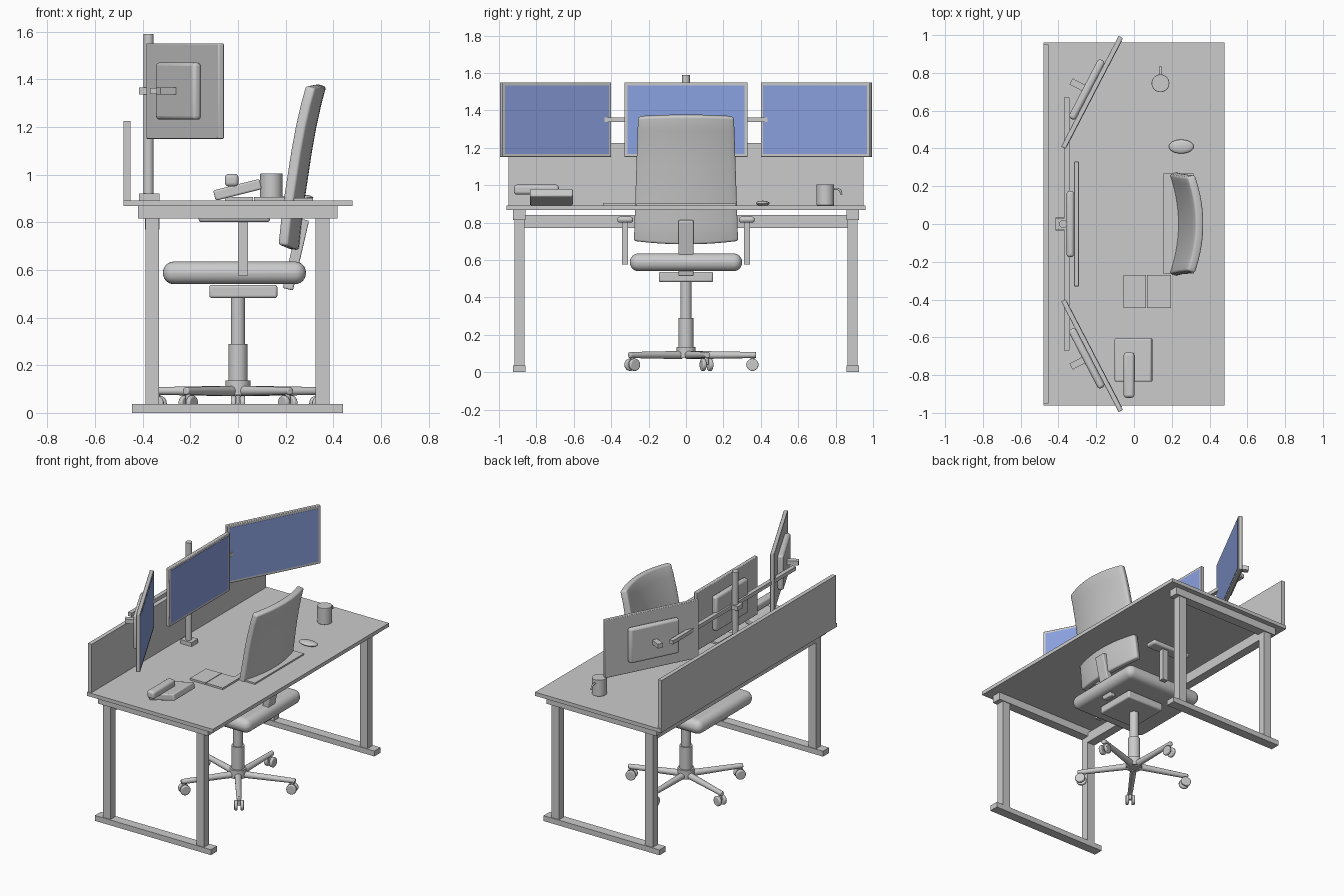
import bpy, bmesh, math
from mathutils import Vector, Matrix

if "Cube" in bpy.data.objects:
    bpy.data.objects.remove(bpy.data.objects["Cube"])


def material(name, rgb):
    m = bpy.data.materials.new(name)
    m.diffuse_color = (*rgb, 1)
    m.use_nodes = True
    m.node_tree.nodes["Principled BSDF"].inputs["Base Color"].default_value = m.diffuse_color
    return m


GREY = material("grey", (0.6, 0.6, 0.6))
BLUE = material("screen_blue", (0.26, 0.36, 0.75))


def finish(name, bm, mat=GREY, bevel=0, segs=3, smooth=True):
    me = bpy.data.meshes.new(name)
    bm.to_mesh(me)
    bm.free()
    ob = bpy.data.objects.new(name, me)
    bpy.context.collection.objects.link(ob)
    me.materials.append(mat)
    if bevel:
        mod = ob.modifiers.new("round", "BEVEL")
        mod.width, mod.segments = bevel, segs
        mod.limit_method = "ANGLE"
    if smooth:
        bpy.context.view_layer.objects.active = ob
        ob.select_set(True)
        bpy.ops.object.shade_smooth_by_angle(angle=math.radians(40))
        ob.select_set(False)
    return ob


def box(name, lo, hi, mat=GREY, bevel=0, segs=3, at=None):
    """Box between two corners, optionally moved by a matrix."""
    lo, hi = Vector(lo), Vector(hi)
    bm = bmesh.new()
    bmesh.ops.create_cube(bm, size=1)
    bm.transform((at or Matrix()) @ Matrix.Translation((lo + hi) / 2) @ Matrix.Diagonal((*(hi - lo), 1)))
    return finish(name, bm, mat, bevel, segs, bool(bevel))


def rod(name, a, b, r1, r2=None, n=24, bevel=0):
    """Round bar from a to b."""
    a, b = Vector(a), Vector(b)
    bm = bmesh.new()
    bmesh.ops.create_cone(bm, cap_ends=True, segments=n, radius1=r1,
                          radius2=r1 if r2 is None else r2, depth=(b - a).length)
    rot = (b - a).to_track_quat("Z", "Y").to_matrix().to_4x4()
    bm.transform(Matrix.Translation((a + b) / 2) @ rot)
    return finish(name, bm, GREY, bevel)


# Desk
box("desktop", (-0.48, -0.96, 0.867), (0.48, 0.96, 0.892))
box("divider_panel", (-0.48, -0.95, 0.892), (-0.452, 0.95, 1.225))
box("cross_beam", (-0.39, -0.87, 0.77), (-0.33, 0.87, 0.84))
for s, side in ((-1, "near"), (1, "far")):
    def pair(y0, y1):
        return sorted((s * y0, s * y1))
    y0, y1 = pair(0.858, 0.924)
    box(side + "_foot", (-0.445, y0, 0), (0.44, y1, 0.037))
    box(side + "_top_rail", (-0.42, y0, 0.815), (0.417, y1, 0.867))
    y0, y1 = pair(0.863, 0.917)
    for x in (-0.36, 0.355):
        box(side + "_leg", (x - 0.029, y0, 0.037), (x + 0.029, y1, 0.815))

# Monitor stand
rod("monitor_pole", (-0.375, 0, 0.892), (-0.375, 0, 1.59), 0.021)
box("pole_base", (-0.415, -0.035, 0.892), (-0.33, 0.035, 0.92))
box("pole_clamp", (-0.415, -0.03, 1.335), (-0.35, 0.03, 1.365))
box("monitor_arm", (-0.37, -0.67, 1.337), (-0.342, 0.67, 1.363))

# Three monitors
for name, x, y, turn in (("centre", -0.305, 0, 0),
                         ("far", -0.222, 0.697, -27.5), ("near", -0.222, -0.697, 27.5)):
    at = Matrix.Translation((x, y, 1.35)) @ Matrix.Rotation(math.radians(turn), 4, "Z")
    box(name + "_monitor", (-0.013, -0.33, -0.2), (0.013, 0.33, 0.2), bevel=0.004, segs=2, at=at)
    box(name + "_screen", (0.012, -0.313, -0.183), (0.0145, 0.313, 0.183), BLUE, at=at)
    box(name + "_housing", (-0.052, -0.175, -0.12), (-0.012, 0.175, 0.12), bevel=0.015, at=at)
    if turn:
        box(name + "_mount", (-0.125, -0.018, -0.015), (-0.05, 0.018, 0.015), at=at)

# Chair base
rod("chair_hub", (0, 0, 0.075), (0, 0, 0.135), 0.052)
rod("lower_column", (0, 0, 0.13), (0, 0, 0.29), 0.04)
rod("upper_column", (0, 0, 0.28), (0, 0, 0.49), 0.03)
for i in range(5):
    a = math.radians(18 + 72 * i)
    d, t = Vector((math.cos(a), math.sin(a), 0)), Vector((-math.sin(a), math.cos(a), 0))
    up = Vector((0, 0, 1))
    rod("base_spoke", d * 0.03 + up * 0.092, d * 0.375 + up * 0.092, 0.022, 0.016, 16, 0.005)
    rod("caster_stem", d * 0.355 + up * 0.04, d * 0.355 + up * 0.09, 0.011, n=12)
    for s in (-1, 1):
        c = d * 0.355 + up * 0.04
        rod("caster_wheel", c + t * s * 0.009, c + t * s * 0.03, 0.033, n=20, bevel=0.006)

# Chair seat and arms
box("seat_mechanism", (-0.12, -0.145, 0.482), (0.165, 0.145, 0.537), bevel=0.01)
box("seat", (-0.315, -0.3, 0.54), (0.285, 0.3, 0.635), bevel=0.046, segs=6)
for s in (-1, 1):
    y = s * 0.325
    box("armrest_post", (0, y - 0.016, 0.577), (0.042, y + 0.016, 0.805))
    box("armrest_pad", (-0.165, y - 0.042, 0.8), (0.135, y + 0.042, 0.832), bevel=0.013)

# Backrest, a bowed sheet with thickness
profile = [(0.685, 0.233), (0.8, 0.245), (0.9, 0.258), (1.0, 0.273), (1.1, 0.288),
           (1.2, 0.306), (1.3, 0.328), (1.375, 0.348)]
bm = bmesh.new()
rows = []
for z, x in profile:
    k = (z - 0.685) / 0.69
    half = 0.275 - 0.022 * k
    row = []
    for j in range(15):
        u = j / 7 - 1
        zz = z + 0.018 * u * u * (1 - k) - 0.008 * u * u * k
        row.append(bm.verts.new((x - 0.045 * u * u, half * u, zz)))
    rows.append(row)
for r, q in zip(rows, rows[1:]):
    for j in range(14):
        bm.faces.new((r[j], r[j + 1], q[j + 1], q[j]))
back = finish("backrest", bm)
sol = back.modifiers.new("thickness", "SOLIDIFY")
sol.thickness, sol.offset = 0.045, 0
bev = back.modifiers.new("round", "BEVEL")
bev.width, bev.segments, bev.limit_method, bev.angle_limit = 0.012, 3, "ANGLE", math.radians(50)

# Slanted backrest support
tilt = Matrix.Translation((0.243, 0, 0.665)) @ Matrix.Rotation(math.radians(13), 4, "Y")
box("backrest_support", (-0.022, -0.04, -0.15), (0.022, 0.04, 0.15), bevel=0.006, at=tilt)

# Desk phone
tilt = Matrix.Translation((-0.002, -0.72, 0.936)) @ Matrix.Rotation(math.radians(-14), 4, "Y")
box("phone_body", (-0.1, -0.115, -0.022), (0.1, 0.115, 0.022), bevel=0.008, at=tilt)
box("phone_handset", (-0.055, -0.92, 0.95), (0.002, -0.68, 1.003), bevel=0.016, segs=4)

# Open notebook, keyboard, mouse
box("notebook_left", (-0.055, -0.445, 0.892), (0.063, -0.27, 0.905))
box("notebook_right", (0.068, -0.445, 0.892), (0.195, -0.27, 0.905))
box("keyboard", (0.155, -0.265, 0.892), (0.315, 0.268, 0.902))
bm = bmesh.new()
bmesh.ops.create_uvsphere(bm, u_segments=24, v_segments=12, radius=1)
bm.transform(Matrix.Translation((0.25, 0.41, 0.903)) @ Matrix.Diagonal((0.066, 0.037, 0.014, 1)))
finish("mouse", bm)

# Mug with hooked handle
rod("mug", (0.14, 0.745, 0.892), (0.14, 0.745, 1.005), 0.047, n=32, bevel=0.003)
cu = bpy.data.curves.new("mug_handle", "CURVE")
cu.dimensions, cu.bevel_depth, cu.use_fill_caps = "3D", 0.006, True
sp = cu.splines.new("POLY")
path = [(0.785, 0.98), (0.812, 0.98), (0.825, 0.972), (0.831, 0.95)]
sp.points.add(len(path) - 1)
for p, (y, z) in zip(sp.points, path):
    p.co = (0.14, y, z, 1)
cu.materials.append(GREY)
bpy.context.collection.objects.link(bpy.data.objects.new("mug_handle", cu))
